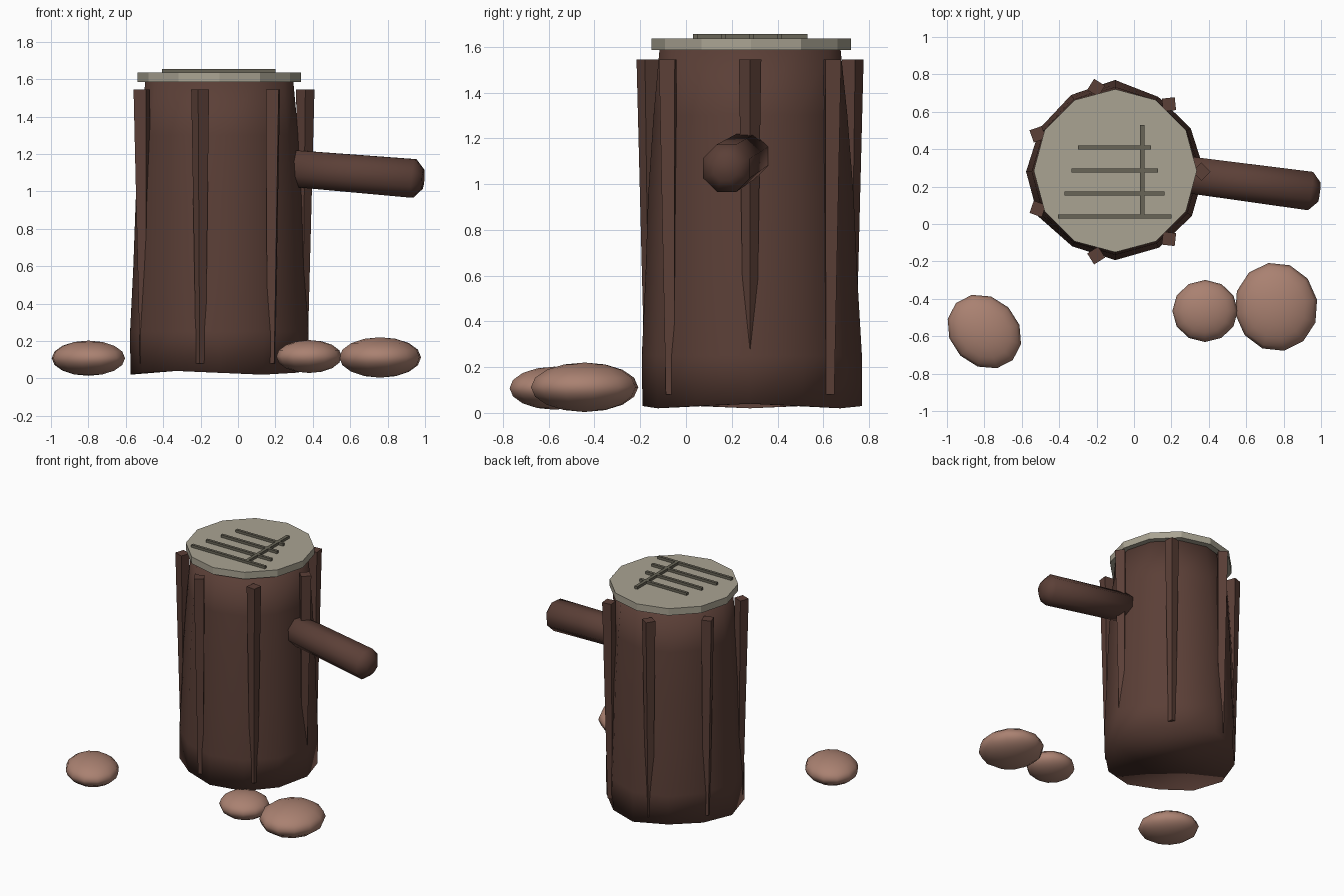
import bpy, bmesh
from math import cos, sin, radians, tau
from mathutils import Vector

if "Cube" in bpy.data.objects:
    bpy.data.objects.remove(bpy.data.objects["Cube"], do_unlink=True)


def material(name, rgb):
    m = bpy.data.materials.new(name)
    m.use_nodes = True
    m.diffuse_color = (*rgb, 1)
    bsdf = m.node_tree.nodes["Principled BSDF"]
    bsdf.inputs["Base Color"].default_value = (*rgb, 1)
    bsdf.inputs["Roughness"].default_value = 0.9
    return m


BARK = material("dark bark brown", (0.105, 0.050, 0.038))
CUT = material("pale cut wood", (0.40, 0.37, 0.29))
LINE = material("carved line grey", (0.14, 0.13, 0.095))
STONE = material("clay stone", (0.40, 0.22, 0.165))

CENTRE = Vector((-0.10, 0.28, 0))


def make(name, rings, mat, smooth=False):
    """Skin a stack of equal-sized point rings and cap both ends."""
    bm = bmesh.new()
    loops = [[bm.verts.new(p) for p in ring] for ring in rings]
    n = len(loops[0])
    for a, b in zip(loops, loops[1:]):
        for i in range(n):
            j = (i + 1) % n
            bm.faces.new((a[i], a[j], b[j], b[i]))
    bm.faces.new(loops[0][::-1])
    bm.faces.new(loops[-1])
    bmesh.ops.recalc_face_normals(bm, faces=bm.faces)
    for f in bm.faces:
        f.smooth = smooth
    me = bpy.data.meshes.new(name)
    bm.to_mesh(me)
    bm.free()
    me.materials.append(mat)
    ob = bpy.data.objects.new(name, me)
    bpy.context.collection.objects.link(ob)
    return ob


def circle(centre, radius, n, turn=0, u=Vector((1, 0, 0)), v=Vector((0, 1, 0))):
    return [centre + u * radius * cos(turn + tau * i / n)
            + v * radius * sin(turn + tau * i / n) for i in range(n)]


# Trunk: slightly uneven twelve-sided column, narrower at the top
uneven = [0.48, 0.465, 0.46, 0.495, 0.475, 0.465, 0.48, 0.48, 0.46, 0.475, 0.47, 0.475]
profile = [(0.03, 0.99), (0.25, 0.995), (0.6, 0.96), (0.95, 0.935), (1.3, 0.885), (1.585, 0.83)]
rings = []
for level, (z, scale) in enumerate(profile):
    ring = []
    for i, r in enumerate(uneven):
        a = tau * i / 12
        blend = r + (0.477 - r) * level / 5
        dip = 0.01 * cos(3 * a) if level == 0 else 0
        ring.append(CENTRE + Vector((cos(a) * blend * scale, sin(a) * blend * scale, z + dip)))
    rings.append(ring)
make("trunk", rings, BARK, smooth=True)

# Cut top: flat twelve-sided disc
make("cut_top", [circle(CENTRE + Vector((0, 0.005, z)), 0.436, 12) for z in (1.585, 1.636)], CUT)

# Bark strips: tapering four-sided wedges around the trunk
for i in range(7):
    a = tau * i / 7
    out = Vector((cos(a), sin(a), 0))
    make(f"bark_strip_{i + 1}",
         [circle(CENTRE + out * 0.445 + Vector((0, 0, 0.08)), 0.026, 4, a),
          circle(CENTRE + out * 0.46 + Vector((0, 0, 1.545)), 0.049, 4, a)], BARK)


# Carved lines on the cut top
def bar(name, x0, x1, y0, y1):
    make(name, [[(x0, y0, z), (x1, y0, z), (x1, y1, z), (x0, y1, z)] for z in (1.63, 1.655)], LINE)


for i in range(4):
    y = 0.04 + 0.123 * i
    bar(f"cross_line_{i + 1}", -0.407 + 0.036 * i, 0.20 - 0.036 * i, y - 0.01, y + 0.01)
bar("long_line", 0.031, 0.055, 0.04, 0.53)

# Branch stub: eight-sided rod with a chamfered end
start, end = Vector((0.2, 0.275, 1.13)), Vector((0.99, 0.17, 1.065))
axis = (end - start).normalized()
side = axis.cross(Vector((0, 0, 1))).normalized()
up = side.cross(axis)
steps = [(start, 0.105), (end - axis * 0.05, 0.112), (end, 0.055)]
branch = make("branch", [circle(p, r, 8, radians(22.5), side, up) for p, r in steps], BARK, smooth=True)


# Ground stones: flattened spheres
def stone(name, loc, size, turn):
    bpy.ops.mesh.primitive_uv_sphere_add(segments=12, ring_count=8, radius=1, location=loc,
                                         rotation=(0, 0, radians(turn)))
    ob = bpy.context.object
    ob.name = name
    ob.scale = size
    ob.data.materials.append(STONE)
    bpy.ops.object.shade_smooth()


stone("stone_right", (-0.80, -0.575, 0.108), (0.215, 0.182, 0.094), -45)
stone("stone_small", (0.38, -0.465, 0.117), (0.175, 0.166, 0.088), 0)
stone("stone_left", (0.76, -0.443, 0.112), (0.222, 0.238, 0.108), 10)
